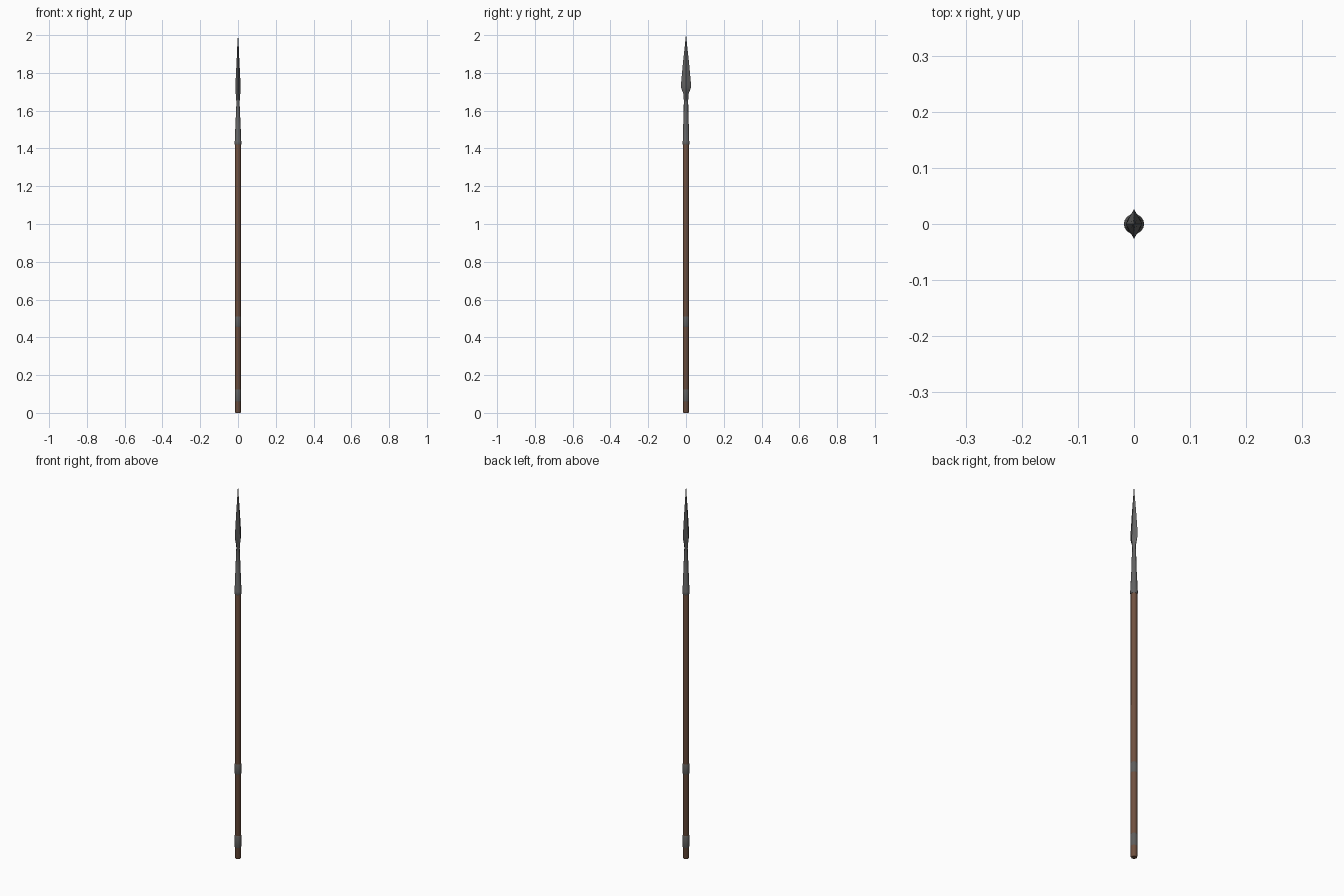
import bpy, bmesh, math

if "Cube" in bpy.data.objects:
    bpy.data.objects.remove(bpy.data.objects["Cube"])


def material(name, rgb):
    m = bpy.data.materials.new(name)
    m.diffuse_color = (*rgb, 1)
    m.use_nodes = True
    m.node_tree.nodes["Principled BSDF"].inputs["Base Color"].default_value = m.diffuse_color
    return m


wood = material("brown wood", (0.165, 0.084, 0.052))
steel = material("dark steel", (0.125, 0.125, 0.125))
wrap = material("grey binding", (0.115, 0.112, 0.108))


def loft(name, rows, section, mat, angle=35):
    """Skin rows of (z, half x, half y) using a unit cross-section."""
    bm = bmesh.new()
    rings = [[bm.verts.new((x * hx, y * hy, z)) for x, y in section]
             for z, hx, hy in rows]
    n = len(section)
    for a, b in zip(rings, rings[1:]):
        for i in range(n):
            j = (i + 1) % n
            bm.faces.new((a[i], a[j], b[j], b[i]))
    bm.faces.new(rings[0][::-1])
    bm.faces.new(rings[-1])
    bmesh.ops.recalc_face_normals(bm, faces=bm.faces)
    me = bpy.data.meshes.new(name)
    bm.to_mesh(me)
    bm.free()
    me.materials.append(mat)
    ob = bpy.data.objects.new(name, me)
    bpy.context.collection.objects.link(ob)
    bpy.ops.object.select_all(action='DESELECT')
    ob.select_set(True)
    bpy.context.view_layer.objects.active = ob
    bpy.ops.object.shade_smooth_by_angle(angle=math.radians(angle))
    return ob


def circle(n):
    return [(math.cos(2 * math.pi * i / n), math.sin(2 * math.pi * i / n))
            for i in range(n)]


def turned(name, rows, mat):
    return loft(name, [(z, r, r) for z, r in rows], circle(16), mat)


# wooden shaft with slightly rounded butt
turned("shaft", [(0, 0.0135), (0.004, 0.0153), (1.43, 0.0153)], wood)

# bindings around the lower shaft
for name, z0, z1 in (("lower_binding", 0.06, 0.125), ("upper_binding", 0.455, 0.51)):
    turned(name, [(z0, 0.0154), (z0 + 0.004, 0.0168),
                  (z1 - 0.004, 0.0168), (z1, 0.0154)], wrap)

# socket: rim, then a taper flattening into the neck
loft("socket", [(1.42, 0.0165, 0.0165), (1.424, 0.018, 0.018), (1.438, 0.018, 0.018),
                (1.442, 0.0168, 0.0168), (1.53, 0.0135, 0.0148), (1.535, 0.0132, 0.0128),
                (1.645, 0.0082, 0.0118), (1.66, 0.0082, 0.0115)], circle(16), steel)

# leaf blade: ridged diamond section with slightly hollow faces, edges along y
diamond = [(1, 0), (0.6, 0.46), (0, 1), (-0.6, 0.46),
           (-1, 0), (-0.6, -0.46), (0, -1), (0.6, -0.46)]
loft("blade", [(1.64, 0.0082, 0.0115), (1.685, 0.0115, 0.0125), (1.708, 0.0145, 0.021),
               (1.722, 0.0145, 0.0255), (1.74, 0.0135, 0.0265), (1.86, 0.0075, 0.0155),
               (1.95, 0.0035, 0.0055), (2.0, 0.0004, 0.0006)], diamond, steel, 45)
